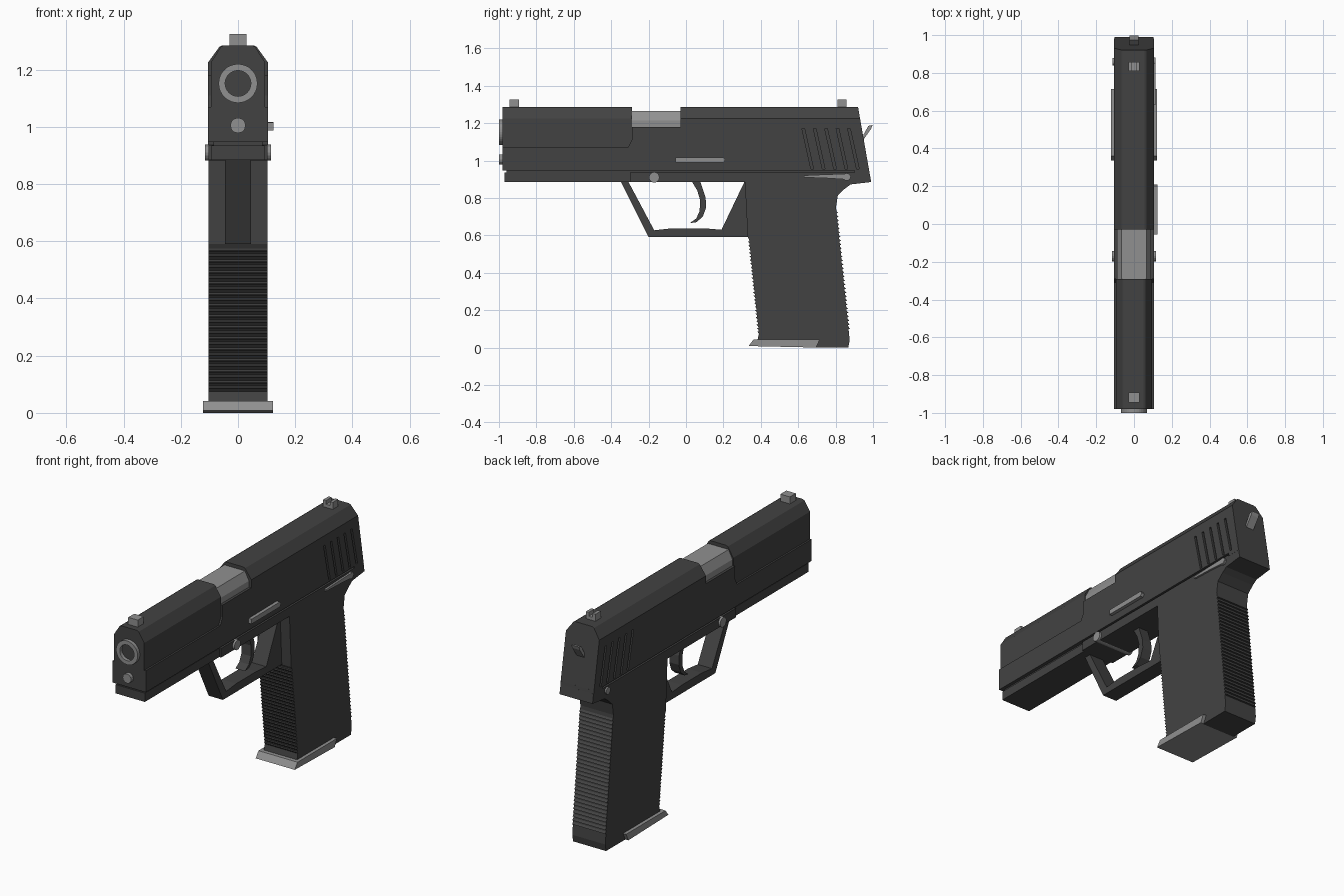
import bpy, bmesh, math
from mathutils import Matrix, Vector

cube = bpy.data.objects.get("Cube")
if cube:
    bpy.data.objects.remove(cube, do_unlink=True)


def material(name, value):
    m = bpy.data.materials.new(name)
    m.use_nodes = True
    col = (value, value, value, 1)
    m.diffuse_color = col
    bsdf = next(n for n in m.node_tree.nodes if n.type == 'BSDF_PRINCIPLED')
    bsdf.inputs["Base Color"].default_value = col
    return m


BLACK = material("matte black", 0.055)
STEEL = material("bare steel", 0.28)


def finish(name, bm, mat):
    bmesh.ops.recalc_face_normals(bm, faces=bm.faces[:])
    me = bpy.data.meshes.new(name)
    bm.to_mesh(me)
    bm.free()
    me.materials.append(mat)
    ob = bpy.data.objects.new(name, me)
    bpy.context.collection.objects.link(ob)
    return ob


def extrude(bm, start, offset):
    """Cap a closed outline and extrude it by an offset."""
    face = bm.faces.new([bm.verts.new(p) for p in start])
    res = bmesh.ops.extrude_face_region(bm, geom=[face], use_keep_orig=True)
    verts = [g for g in res["geom"] if isinstance(g, bmesh.types.BMVert)]
    bmesh.ops.translate(bm, vec=offset, verts=verts)


def side_prism(name, outline, x0, x1, mat):
    """Side outline (y, z) extruded across x."""
    bm = bmesh.new()
    extrude(bm, [(x0, y, z) for y, z in outline], Vector((x1 - x0, 0, 0)))
    return finish(name, bm, mat)


def long_prism(name, half, y0, y1, mat, slant=False):
    """Right half of a section (x, z), mirrored and extruded along y."""
    section = half + [(-x, z) for x, z in reversed(half)]
    bm = bmesh.new()
    extrude(bm, [(x, y0, z) for x, z in section], Vector((0, y1 - y0, 0)))
    if slant:
        for v in bm.verts:
            if v.co.y > y1 - 0.001:
                v.co.y += (1.285 - v.co.z) * 0.175
    return finish(name, bm, mat)


def box(name, x0, x1, y0, y1, z0, z1, mat):
    return side_prism(name, [(y0, z0), (y1, z0), (y1, z1), (y0, z1)], x0, x1, mat)


def cylinder(name, axis, centre, r, length, mat, sides=16):
    bm = bmesh.new()
    bmesh.ops.create_cone(bm, cap_ends=True, segments=sides, radius1=r,
                          radius2=r, depth=length)
    rot = Matrix.Rotation(math.pi / 2, 4, 'Y' if axis == 'X' else 'X')
    bmesh.ops.transform(bm, matrix=Matrix.Translation(centre) @ rot, verts=bm.verts)
    return finish(name, bm, mat)


# Slide: narrowed front, low wall below the port, slanted rear
long_prism("slide_front", [(0.095, 1.06), (0.095, 1.225), (0.06, 1.28), (0.05, 1.285)],
           -0.98, -0.29, BLACK)
side_prism("slide_lower_front", [(-0.98, 0.947), (-0.29, 0.947), (-0.29, 1.11),
                                 (-0.31, 1.07), (-0.98, 1.07)], -0.105, 0.105, BLACK)
box("slide_port_wall", -0.105, 0.105, -0.29, -0.03, 0.947, 1.18, BLACK)
slide_rear = long_prism("slide_rear", [(0.105, 0.947), (0.105, 1.225), (0.065, 1.28),
                                       (0.055, 1.285)], -0.03, 0.92, BLACK, slant=True)

# Slanted grip grooves cut into both sides of the slide
bm = bmesh.new()
for i in range(5):
    y = 0.62 + 0.061 * i
    for x in (-0.115, 0.093):
        extrude(bm, [(x, y, 1.17), (x, y + 0.014, 1.17), (x, y + 0.062, 0.955),
                     (x, y + 0.048, 0.955)], Vector((0.022, 0, 0)))
cutter = finish("groove_cutter", bm, BLACK)
cutter.hide_render = True
mod = slide_rear.modifiers.new("grooves", 'BOOLEAN')
mod.operation = 'DIFFERENCE'
mod.solver = 'EXACT'
mod.object = cutter
bpy.context.view_layer.objects.active = slide_rear
bpy.ops.object.modifier_apply(modifier=mod.name)
bpy.data.objects.remove(cutter, do_unlink=True)

# Barrel block in the open port
long_prism("chamber", [(0.09, 1.15), (0.09, 1.215), (0.065, 1.265)], -0.295, -0.025, STEEL)

# Muzzle ring
bm = bmesh.new()
N = 32
rings = []
for r, y in ((0.068, -0.96), (0.068, -1.0), (0.045, -1.0), (0.045, -0.96)):
    rings.append([bm.verts.new((r * math.cos(2 * math.pi * k / N), y,
                                1.152 + r * math.sin(2 * math.pi * k / N)))
                  for k in range(N)])
for a in range(4):
    p, q = rings[a], rings[(a + 1) % 4]
    for k in range(N):
        bm.faces.new((p[k], p[(k + 1) % N], q[(k + 1) % N], q[k]))
finish("muzzle_ring", bm, STEEL)
cylinder("guide_rod", 'Y', (0, -0.975, 1.005), 0.027, 0.05, STEEL, 12)

# Frame and dust cover
box("dust_cover", -0.092, 0.092, -0.97, -0.3, 0.885, 0.935, BLACK)
box("frame_rail", -0.085, 0.085, -0.96, 0.95, 0.925, 0.955, BLACK)


def teeth(y0, z0, y1, z1, count, depth):
    """Saw-tooth edge from one point to another."""
    pts = []
    for i in range(count):
        for t, d in ((i, 0), (i + 0.5, depth), (i + 0.6, 0)):
            f = t / count
            pts.append((y0 + (y1 - y0) * f + d, z0 + (z1 - z0) * f))
    return pts + [(y1, z1)]


outline = [(-0.3, 0.885), (-0.3, 0.937), (0.981, 0.937), (0.99, 0.885), (0.88, 0.872),
           (0.85, 0.85), (0.812, 0.815), (0.802, 0.75)]
outline += teeth(0.804, 0.73, 0.87, 0.09, 30, 0.008)
outline += [(0.875, 0.04), (0.868, 0.0), (0.69, 0.0), (0.69, 0.03), (0.38, 0.03)]
outline += teeth(0.39, 0.075, 0.338, 0.575, 26, -0.008)
outline += [(0.33, 0.59), (0.315, 0.885)]
side_prism("frame_and_grip", outline, -0.104, 0.104, BLACK)
side_prism("rear_frame_cap", [(0.9, 0.93), (0.9, 0.955), (0.978, 0.955), (0.982, 0.93)],
           -0.105, 0.105, BLACK)

# Trigger guard and trigger
side_prism("trigger_guard", [(-0.35, 0.89), (-0.2, 0.59), (0.34, 0.59), (0.34, 0.89),
                             (0.312, 0.885), (0.19, 0.63), (0.1, 0.637), (-0.08, 0.637),
                             (-0.17, 0.627), (-0.31, 0.89)], -0.045, 0.045, BLACK)
side_prism("trigger", [(0.03, 0.89), (0.06, 0.84), (0.075, 0.79), (0.073, 0.73),
                       (0.055, 0.69), (0.02, 0.665), (0.055, 0.67), (0.09, 0.7),
                       (0.108, 0.75), (0.105, 0.8), (0.075, 0.89)], -0.03, 0.03, BLACK)

# Magazine base plate
side_prism("magazine_base", [(0.335, 0.008), (0.36, 0.042), (0.715, 0.042), (0.695, 0.0)],
           -0.123, 0.123, STEEL)

# Sights and hammer
box("front_sight", -0.03, 0.03, -0.945, -0.892, 1.28, 1.325, STEEL)
box("rear_sight_base", -0.03, 0.03, 0.81, 0.858, 1.28, 1.303, STEEL)
for side, s in (("left", 1), ("right", -1)):
    box("rear_sight_post_" + side, s * 0.012, s * 0.03, 0.81, 0.858, 1.3, 1.325, STEEL)
side_prism("hammer", [(0.935, 1.09), (0.95, 1.14), (0.975, 1.185), (0.998, 1.19),
                      (0.99, 1.17), (0.955, 1.12)], -0.024, 0.024, STEEL)

# Pins and levers
cylinder("frame_pin", 'X', (0, -0.17, 0.91), 0.028, 0.232, STEEL)
cylinder("safety_pin", 'X', (0, 0.86, 0.912), 0.02, 0.226, STEEL)
side_prism("safety_lever", [(0.63, 0.91), (0.63, 0.92), (0.76, 0.926), (0.87, 0.928),
                            (0.882, 0.912), (0.865, 0.898), (0.76, 0.905)],
           0.1, 0.115, STEEL)
side_prism("slide_stop", [(-0.055, 0.988), (-0.055, 1.015), (0.2, 1.017), (0.21, 1.003),
                          (0.2, 0.988)], 0.1, 0.124, STEEL)
